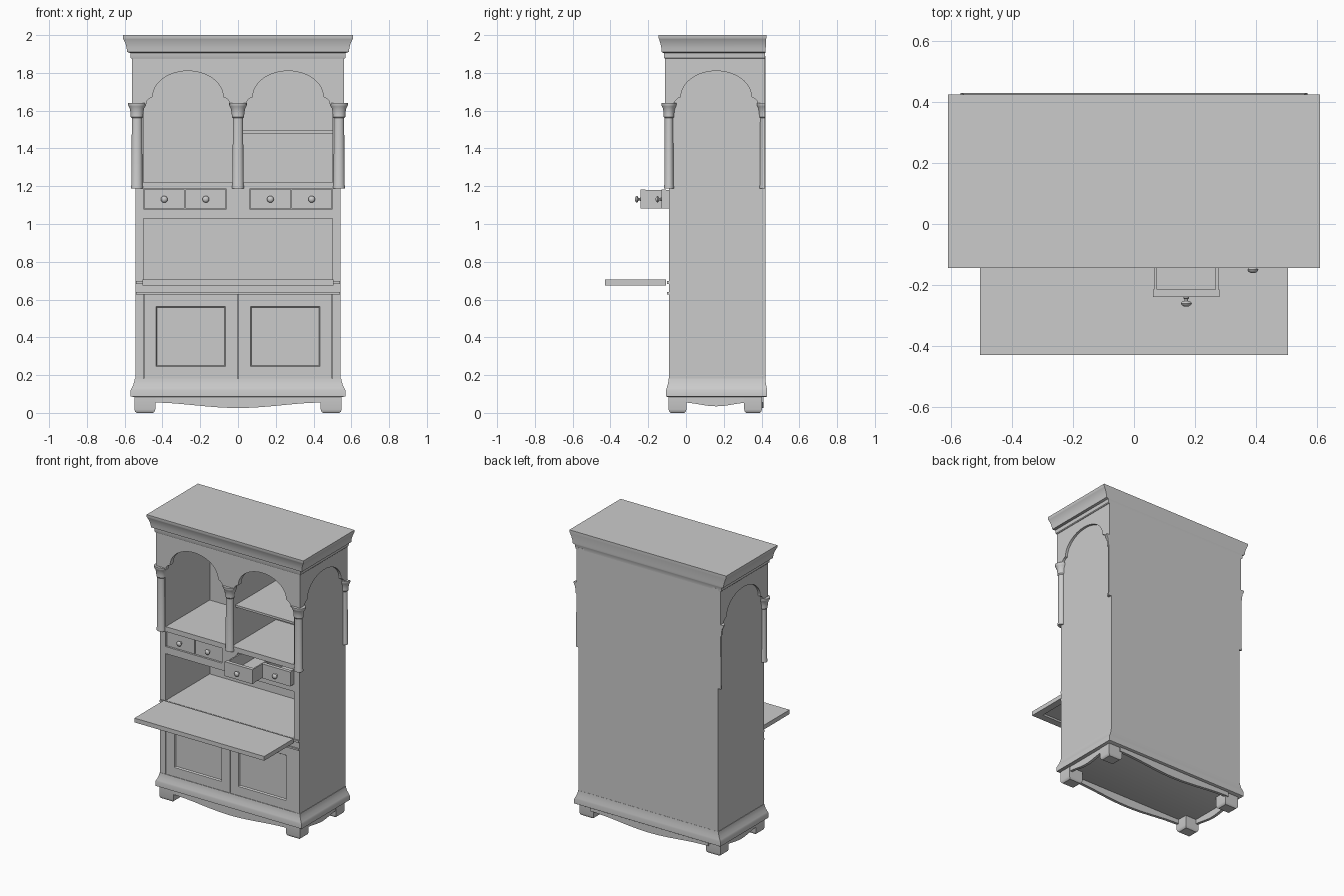
import bpy, bmesh, math
from mathutils import Matrix, Vector

if "Cube" in bpy.data.objects:
    bpy.data.objects.remove(bpy.data.objects["Cube"])


def finish(bm, name, smooth=False):
    bmesh.ops.recalc_face_normals(bm, faces=bm.faces)
    me = bpy.data.meshes.new(name)
    bm.to_mesh(me)
    bm.free()
    ob = bpy.data.objects.new(name, me)
    bpy.context.collection.objects.link(ob)
    if smooth:
        bpy.ops.object.select_all(action='DESELECT')
        ob.select_set(True)
        bpy.context.view_layer.objects.active = ob
        bpy.ops.object.shade_smooth_by_angle(angle=math.radians(35))
    return ob


def add_box(bm, x0, x1, y0, y1, z0, z1):
    m = Matrix.Translation(((x0 + x1) / 2, (y0 + y1) / 2, (z0 + z1) / 2))
    m = m @ Matrix.Diagonal((x1 - x0, y1 - y0, z1 - z0, 1))
    bmesh.ops.create_cube(bm, size=1, matrix=m)


def boxes(name, *dims):
    bm = bmesh.new()
    for d in dims:
        add_box(bm, *d)
    return finish(bm, name)


def panelled(name, dims, normal, border):
    """Box with a sunken panel on the side facing normal."""
    bm = bmesh.new()
    add_box(bm, *dims)
    bm.normal_update()
    f = [f for f in bm.faces if f.normal.dot(Vector(normal)) > 0.9]
    for t, d in ((border, 0), (0.006, -0.01)):
        bmesh.ops.inset_region(bm, faces=f, thickness=t, depth=d,
                               use_boundary=True, use_even_offset=True)
    return finish(bm, name)


def prism(name, outline, axis, a, b):
    """Outline in (horizontal, z), extruded from a to b along axis."""
    bm = bmesh.new()
    pt = (lambda h, z, d: (d, h, z)) if axis == 'x' else (lambda h, z, d: (h, d, z))
    f = bm.faces.new([bm.verts.new(pt(h, z, a)) for h, z in outline])
    ext = bmesh.ops.extrude_face_region(bm, geom=[f], use_keep_orig=True)
    vs = [v for v in ext['geom'] if isinstance(v, bmesh.types.BMVert)]
    bmesh.ops.translate(bm, verts=vs, vec=Vector(pt(0, 0, b)) - Vector(pt(0, 0, a)))
    return finish(bm, name)


def loft(name, rings):
    """Stack of rectangles (x0, x1, y0, y1, z) skinned into a solid."""
    bm = bmesh.new()
    loops = [[bm.verts.new(p) for p in ((a, c, z), (b, c, z), (b, d, z), (a, d, z))]
             for a, b, c, d, z in rings]
    for p, q in zip(loops, loops[1:]):
        for i in range(4):
            j = (i + 1) % 4
            bm.faces.new((p[i], p[j], q[j], q[i]))
    bm.faces.new(loops[0])
    bm.faces.new(loops[-1])
    return finish(bm, name, True)


def lathe(name, profile, matrix, cut_y=None, n=24):
    bm = bmesh.new()
    loops = [[bm.verts.new((r * math.cos(k * math.tau / n), r * math.sin(k * math.tau / n), z))
              for k in range(n)] for r, z in profile]
    for p, q in zip(loops, loops[1:]):
        for i in range(n):
            j = (i + 1) % n
            bm.faces.new((p[i], p[j], q[j], q[i]))
    bm.faces.new(loops[0])
    bm.faces.new(loops[-1])
    bm.transform(matrix)
    if cut_y is not None:
        bmesh.ops.bisect_plane(bm, geom=bm.verts[:] + bm.edges[:] + bm.faces[:],
                               plane_co=(0, cut_y, 0), plane_no=(0, 1, 0), clear_outer=True)
        bmesh.ops.holes_fill(bm, edges=[e for e in bm.edges if e.is_boundary], sides=0)
    return finish(bm, name, True)


def arch(c):
    """Arch edge with small shoulders, left to right, centred on c."""
    pts = [(-0.222, 1.63), (-0.218, 1.65), (-0.205, 1.664)]
    pts += [(-0.187 * math.cos(math.pi * k / 24), 1.672 + 0.138 * math.sin(math.pi * k / 24))
            for k in range(25)]
    pts += [(-x, z) for x, z in pts[2::-1]]
    return [(c + x, z) for x, z in pts]


# carcass: sides, back, boards and divider
for s, n in ((-1, 'left'), (1, 'right')):
    boxes('side_' + n, (min(s * .5, s * .543), max(s * .5, s * .543), -.09, .42, .17, 1.89))
boxes('back_panel', (-.52, .52, .40, .419, .17, 1.89))
boxes('ceiling', (-.51, .51, -.08, .41, 1.86, 1.89))
boxes('niche_floor', (-.5, .5, -.09, .41, 1.185, 1.22))
boxes('niche_divider', (-.015, .015, -.08, .41, 1.21, 1.87))
boxes('niche_shelf', (.01, .505, -.05, .41, 1.48, 1.495))
boxes('drawer_board', (-.5, .5, -.09, .41, 1.03, 1.08))
boxes('drawer_divider', (-.06, .06, -.09, .41, 1.07, 1.19))
boxes('desk_floor', (-.5, .5, -.09, .41, .635, .70))
boxes('lower_moulding', (-.54, .54, -.1, -.08, .628, .64))
boxes('upper_moulding', (-.54, .54, -.1, -.08, .683, .698))

# arcade boards on the front and both sides
front = [(-.56, 1.89), (-.56, 1.63)] + arch(-.265) + arch(.265) + [(.56, 1.63), (.56, 1.89)]
prism('front_arcade', front, 'y', -.11, -.075)
side = [(-.105, 1.89), (-.105, 1.63)] + arch(.16) + [(.417, 1.63), (.417, 1.89)]
for s, n in ((-1, 'left'), (1, 'right')):
    prism('arcade_' + n, side, 'x', s * .53, s * .56)

# columns with capitals
column = [(.026, 1.187), (.031, 1.187), (.031, 1.2), (.029, 1.21), (.027, 1.56), (.033, 1.567),
          (.033, 1.578), (.034, 1.59), (.038, 1.612), (.044, 1.622), (.048, 1.63), (.048, 1.641)]
for i, x in enumerate((-.535, 0, .535)):
    m = Matrix.Translation((x, -.09, 0)) @ Matrix.Diagonal((1, .85, 1, 1))
    lathe('front_column_%d' % i, column, m)
    if x:
        m = Matrix.Translation((x, .415, 0)) @ Matrix.Diagonal((1, .85, 1, 1))
        lathe('rear_half_column_%d' % i, column, m, cut_y=.417)

# cornice: overhangs front and sides, flush at the back
crown = [(.003, 1.875), (.008, 1.88), (.01, 1.905), (.026, 1.91), (.028, 1.92), (.03, 1.935),
         (.036, 1.955), (.046, 1.978), (.05, 1.984), (.05, 2)]
loft('cornice', [(-.56 - d, .56 + d, -.11 - d * .7, .418 + d * .14, z) for d, z in crown])

# base moulding, scalloped aprons and feet
base = [(.015, .085), (.026, .088), (.026, .12), (.021, .13), (.011, .15), (.005, .17), (.003, .182)]
loft('base_moulding', [(-.543 - d, .543 + d, -.09 - d * .6, .419 + d * .42, z) for d, z in base])


def apron(a, b, dip):
    n = 24
    low = [(a + (b - a) * k / n, .055 - dip * (.5 - .5 * math.cos(math.tau * k / n)))
           for k in range(n + 1)]
    return [(a, .09)] + low + [(b, .09)]


for n, a, b in (('front', -.09, -.07), ('rear', .39, .41)):
    prism(n + '_apron', apron(-.46, .46, .029), 'y', a, b)
for s, n in ((-1, 'left'), (1, 'right')):
    prism(n + '_apron', apron(-.02, .34, .02), 'x', s * .525, s * .545)
    for c, end in ((-.045, 'front'), (.355, 'rear')):
        loft(end + '_foot_' + n, [(s * .493 - h, s * .493 + h, c - h * .85, c + h * .85, z)
             for h, z in ((.043, 0), (.051, .006), (.055, .018), (.055, .09))])

# cupboard doors
for s, n in ((-1, 'left'), (1, 'right')):
    x0, x1 = sorted((s * .002, s * .498))
    panelled(n + '_door', (x0, x1, -.088, -.06, .182, .628), (0, -1, 0), .064)

# drop-down writing flap with panel on its underside
panelled('writing_flap', (-.505, .505, -.43, -.105, .675, .705), (0, 0, -1), .05)

# drawers with knobs
knob = [(.009, -.005), (.009, .003), (.006, .006), (.006, .012), (.014, .015), (.018, .02),
        (.015, .026), (.008, .03), (.002, .031)]
for i, (x0, x1, y) in enumerate(((-.498, -.283, -.078), (-.278, -.063, -.078),
                                 (.063, .28, -.24), (.282, .498, -.13))):
    z0, z1 = 1.081, 1.182
    boxes('drawer_%d' % i, (x0, x1, y, y + .025, z0, z1),
          (x0 + .003, x0 + .013, y + .02, y + .4, z0, z1 - .003),
          (x1 - .013, x1 - .003, y + .02, y + .4, z0, z1 - .003),
          (x0 + .01, x1 - .01, y + .39, y + .4, z0, z1 - .003),
          (x0 + .01, x1 - .01, y + .02, y + .395, z0, z0 + .01))
    m = Matrix.Translation(((x0 + x1) / 2, y, 1.131)) @ Matrix.Rotation(math.pi / 2, 4, 'X')
    lathe('drawer_knob_%d' % i, knob, m, n=16)
